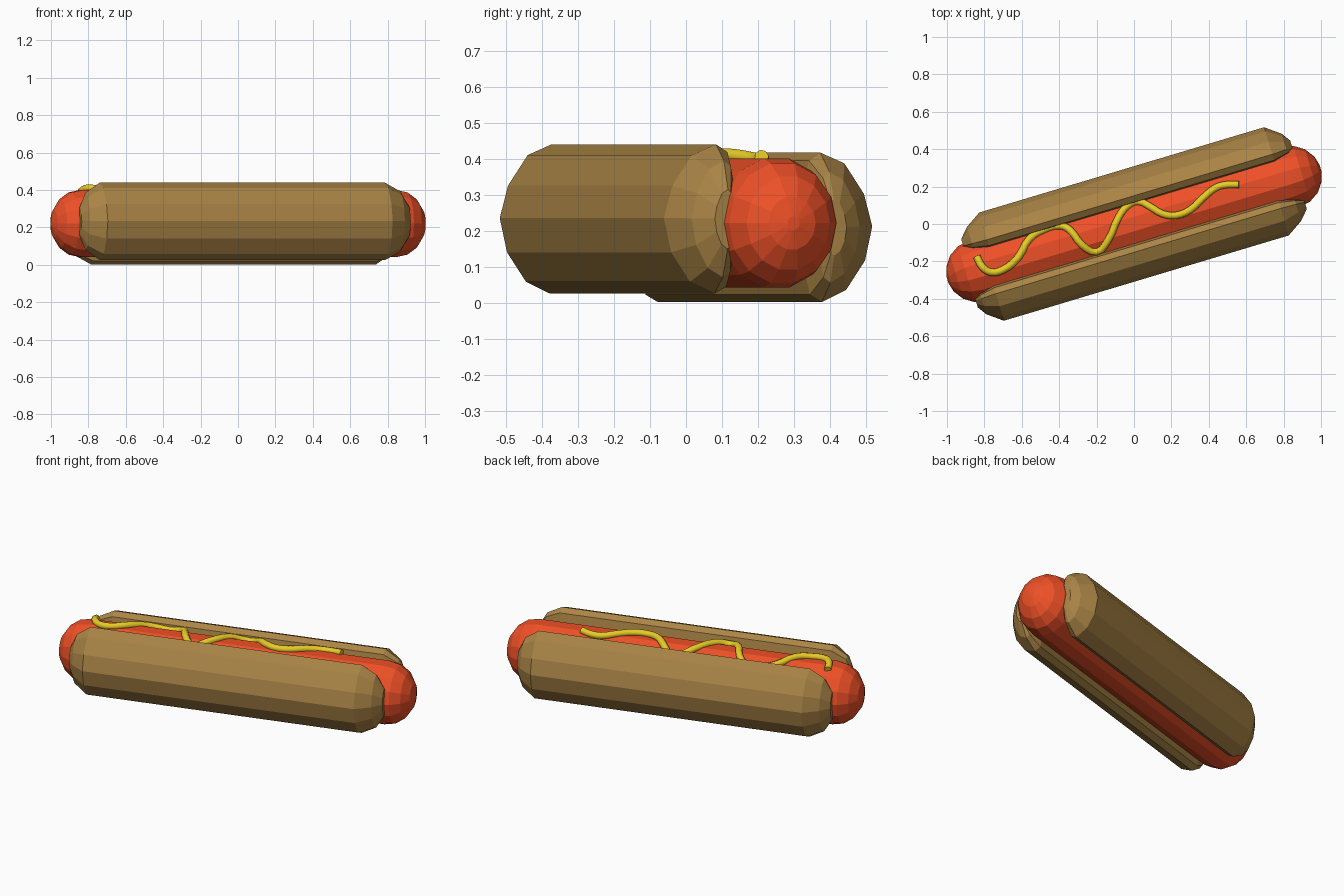
import bpy, bmesh, math
from mathutils import Matrix

if "Cube" in bpy.data.objects:
    bpy.data.objects.remove(bpy.data.objects["Cube"])

TURN = math.atan2(0.50, 1.67)      # the whole hot dog lies at this angle
C, S = math.cos(TURN), math.sin(TURN)


def material(name, rgb):
    m = bpy.data.materials.new(name)
    m.diffuse_color = (*rgb, 1)
    m.use_nodes = True
    m.node_tree.nodes["Principled BSDF"].inputs["Base Color"].default_value = m.diffuse_color
    return m


def loft(name, rings, mat, spin=0.0):
    """Skin closed rings of points, cap both ends, turn about z."""
    bm = bmesh.new()
    rows = [[bm.verts.new(p) for p in ring] for ring in rings]
    n = len(rows[0])
    for a, b in zip(rows, rows[1:]):
        for i in range(n):
            j = (i + 1) % n
            bm.faces.new((a[i], a[j], b[j], b[i]))
    bm.faces.new(rows[0][::-1])
    bm.faces.new(rows[-1])
    bmesh.ops.recalc_face_normals(bm, faces=bm.faces)
    bm.transform(Matrix.Rotation(TURN + spin, 4, 'Z'))
    me = bpy.data.meshes.new(name)
    bm.to_mesh(me)
    bm.free()
    me.materials.append(mat)
    ob = bpy.data.objects.new(name, me)
    bpy.context.collection.objects.link(ob)
    return ob


bread = material("bread", (0.40, 0.23, 0.06))
meat = material("meat", (0.85, 0.08, 0.02))
sauce = material("sauce", (0.80, 0.60, 0.02))

# Sausage: faceted capsule, slightly taller than wide
RW, RH, HALF, ZC, SIDES = 0.168, 0.184, 0.872, 0.221, 14
stations = []
for side in (-1, 1):
    caps = [(side * (HALF + 0.17 * math.sin(a)), math.cos(a))
            for a in (math.radians(d) for d in (0, 22, 44, 66, 84))]
    stations += caps[::-1] if side < 0 else caps
loft("sausage", [[(u, RW * s * math.cos(2 * math.pi * k / SIDES),
                   ZC + RH * s * math.sin(2 * math.pi * k / SIDES))
                  for k in range(SIDES)] for u, s in stations], meat)

# Bun halves: D-shaped section with tapered ends; the back is the front turned half round
section = [(-0.10, 0.36), (-0.112, 0.418), (-0.145, 0.44), (-0.215, 0.41),
           (-0.272, 0.325), (-0.296, 0.235), (-0.275, 0.14), (-0.22, 0.058),
           (-0.15, 0.025), (-0.115, 0.045), (-0.10, 0.11)]
taper = [(-0.928, 0.25, 0.38), (-0.895, 0.58, 0.74), (-0.815, 1, 1),
         (0.775, 1, 1), (0.86, 0.62, 0.78), (0.908, 0.25, 0.40)]
VC, BZ = -0.152, 0.232


def bun(name, drop, spin):
    rings = [[(u, VC + (v - VC) * sv, BZ + (z - BZ) * sz - drop)
              for v, z in section] for u, sv, sz in taper]
    return loft(name, rings, bread, spin)


bun("front_bun", 0.0, 0.0)
bun("back_bun", 0.023, math.pi)

# Mustard: round bead that follows the top of the sausage
path = [(-.84, -.175), (-.81, -.23), (-.765, -.258), (-.70, -.245), (-.62, -.18),
        (-.56, -.08), (-.48, -.03), (-.39, -.01), (-.34, -.035), (-.28, -.11),
        (-.20, -.15), (-.14, -.09), (-.08, .04), (-.03, .10), (.02, .12),
        (.09, .09), (.15, .055), (.22, .045), (.30, .075), (.37, .14),
        (.44, .195), (.50, .21), (.56, .21)]
cu = bpy.data.curves.new("mustard", 'CURVE')
cu.dimensions = '3D'
cu.bevel_depth = 0.02
cu.bevel_resolution = 2
cu.resolution_u = 3
cu.use_fill_caps = True
sp = cu.splines.new('BEZIER')
sp.bezier_points.add(len(path) - 1)
for bp, (x, y) in zip(sp.bezier_points, path):
    v = -S * x + C * y
    bp.co = (x, y, ZC + 0.005 + RH * math.sqrt(max(0.1, 1 - (v / RW) ** 2)))
    bp.handle_left_type = bp.handle_right_type = 'AUTO'
cu.materials.append(sauce)
bpy.context.collection.objects.link(bpy.data.objects.new("mustard", cu))
